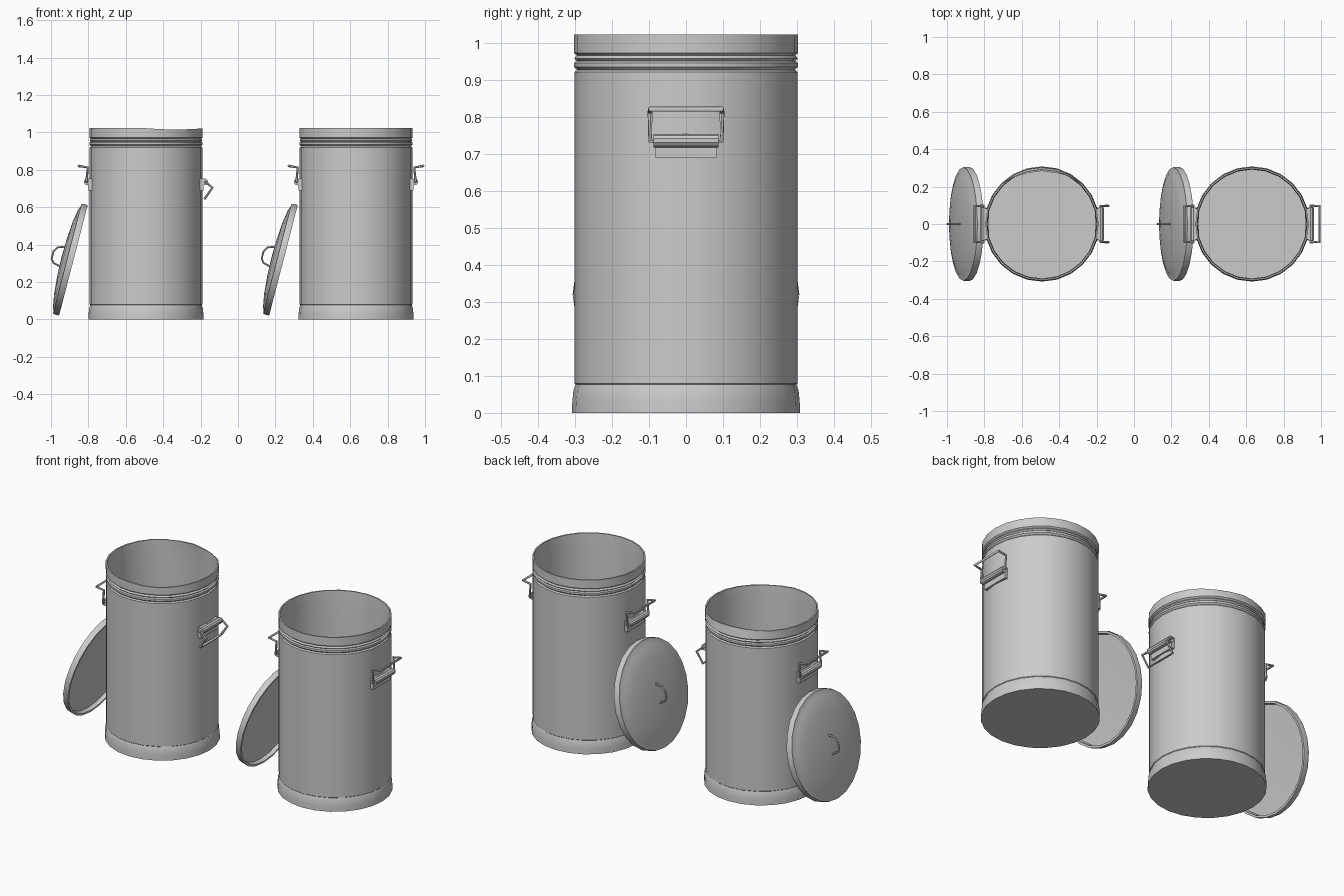
import bpy, bmesh, math
from mathutils import Matrix, Vector

cube = bpy.data.objects.get("Cube")
if cube:
    bpy.data.objects.remove(cube, do_unlink=True)

SIDES = 24
steel = bpy.data.materials.new("galvanised_grey")
steel.use_nodes = True
GREY = (0.6, 0.6, 0.6, 1)
steel.diffuse_color = GREY
steel.node_tree.nodes["Principled BSDF"].inputs["Base Color"].default_value = GREY


def finish(obj, matrix, angle=35):
    obj.data.transform(matrix)
    if matrix.determinant() < 0:
        obj.data.flip_normals()
    obj.data.materials.clear()
    obj.data.materials.append(steel)
    bpy.ops.object.select_all(action="DESELECT")
    obj.select_set(True)
    bpy.context.view_layer.objects.active = obj
    bpy.ops.object.shade_smooth_by_angle(angle=math.radians(angle))
    return obj


def from_bmesh(name, bm, matrix):
    bmesh.ops.recalc_face_normals(bm, faces=bm.faces)
    mesh = bpy.data.meshes.new(name)
    bm.to_mesh(mesh)
    bm.free()
    obj = bpy.data.objects.new(name, mesh)
    bpy.context.collection.objects.link(obj)
    return finish(obj, matrix)


def lathe(name, profile, matrix):
    """Spin a radius/height profile about z; radius 0 closes an end."""
    bm = bmesh.new()
    verts = [bm.verts.new((r, 0, z)) for r, z in profile]
    edges = [bm.edges.new(pair) for pair in zip(verts, verts[1:])]
    bmesh.ops.spin(bm, geom=verts + edges, cent=(0, 0, 0), axis=(0, 0, 1),
                   angle=math.tau, steps=SIDES, use_merge=True)
    bmesh.ops.remove_doubles(bm, verts=bm.verts, dist=0.0005)
    return from_bmesh(name, bm, matrix)


def wire(name, points, radius, matrix):
    """Round wire along a path."""
    curve = bpy.data.curves.new(name, "CURVE")
    curve.dimensions = "3D"
    curve.bevel_depth = radius
    curve.bevel_resolution = 1
    curve.use_fill_caps = True
    spline = curve.splines.new("POLY")
    spline.points.add(len(points) - 1)
    for point, co in zip(spline.points, points):
        point.co = (*co, 1)
    obj = bpy.data.objects.new(name, curve)
    bpy.context.collection.objects.link(obj)
    bpy.ops.object.select_all(action="DESELECT")
    obj.select_set(True)
    bpy.context.view_layer.objects.active = obj
    bpy.ops.object.convert(target="MESH")
    return finish(bpy.context.object, matrix, 50)


# Outer wall from the base centre up, over the rim, and down the inside
CAN = [(0, 0), (0.308, 0), (0.307, 0.03), (0.304, 0.06), (0.298, 0.077),
       (0.301, 0.08), (0.301, 0.92), (0.294, 0.926), (0.302, 0.934),
       (0.302, 0.945), (0.295, 0.95), (0.302, 0.957), (0.295, 0.965),
       (0.303, 0.972), (0.303, 1.022), (0.295, 1.022), (0.291, 0.96),
       (0.291, 0.03), (0, 0.03)]
# Shallow dome with a rolled skirt and a hollow underside
LID = [(0, 0.066), (0.1, 0.063), (0.2, 0.055), (0.27, 0.043), (0.289, 0.035),
       (0.303, 0.034), (0.306, 0.018), (0.305, 0), (0.293, 0), (0.29, 0.022),
       (0.2, 0.026), (0, 0.028)]
# Handle arms as outward distance and height
RAISED = [(0.318, 0.735), (0.312, 0.812), (0.361, 0.821)]
DROPPED = [(0.318, 0.735), (0.355, 0.705), (0.314, 0.645)]


def handle(name, arm, matrix):
    # Mounting plate
    bm = bmesh.new()
    bmesh.ops.create_cube(bm, size=1, matrix=Matrix.Translation((0.296, 0, 0.72))
                          @ Matrix.Diagonal((0.024, 0.164, 0.064, 1)))
    from_bmesh(name + "_plate", bm, matrix)
    # Hinge sleeve
    bm = bmesh.new()
    bmesh.ops.create_cone(bm, cap_ends=True, segments=10, radius1=0.018,
                          radius2=0.018, depth=0.176,
                          matrix=Matrix.Translation((0.314, 0, 0.735))
                          @ Matrix.Rotation(math.pi / 2, 4, "X"))
    from_bmesh(name + "_hinge", bm, matrix)
    # Bail running out one arm, across the grip and back
    near = [(u, 0.097, z) for u, z in arm]
    far = [(u, -0.097, z) for u, z in reversed(arm)]
    start, end = (arm[0][0], 0.08, arm[0][1]), (arm[0][0], -0.08, arm[0][1])
    wire(name + "_bail", [start] + near + far + [end], 0.007, matrix)


def dustbin(prefix, x, left_arm, dented):
    place = Matrix.Translation((x, 0, 0))
    can = lathe(prefix + "_can", CAN, place)
    if dented:
        # Bent rim
        for v in can.data.vertices:
            if v.co.z > 0.99:
                v.co.z -= 0.007 * max(0, math.sin(3 * (v.co.x - x) / 0.3))
                if v.co.y > 0.26:
                    v.co.y -= 0.012

    handle(prefix + "_left_handle", left_arm, place)
    handle(prefix + "_right_handle", RAISED, place @ Matrix.Diagonal((-1, 1, 1, 1)))

    # Lid leaning on the right side
    lean = place @ Matrix.Translation((-0.388, 0, 0.316)) \
        @ Matrix.Rotation(math.radians(-75.5), 4, "Y")
    lathe(prefix + "_lid", LID, lean)
    grip = [(0.06, 0, 0.06), (0.045, 0, 0.10), (0.02, 0, 0.115),
            (-0.02, 0, 0.115), (-0.04, 0, 0.10), (-0.05, 0, 0.06)]
    wire(prefix + "_lid_grip", grip, 0.006, lean)


dustbin("first_bin", -0.492, DROPPED, True)
dustbin("second_bin", 0.631, RAISED, False)
